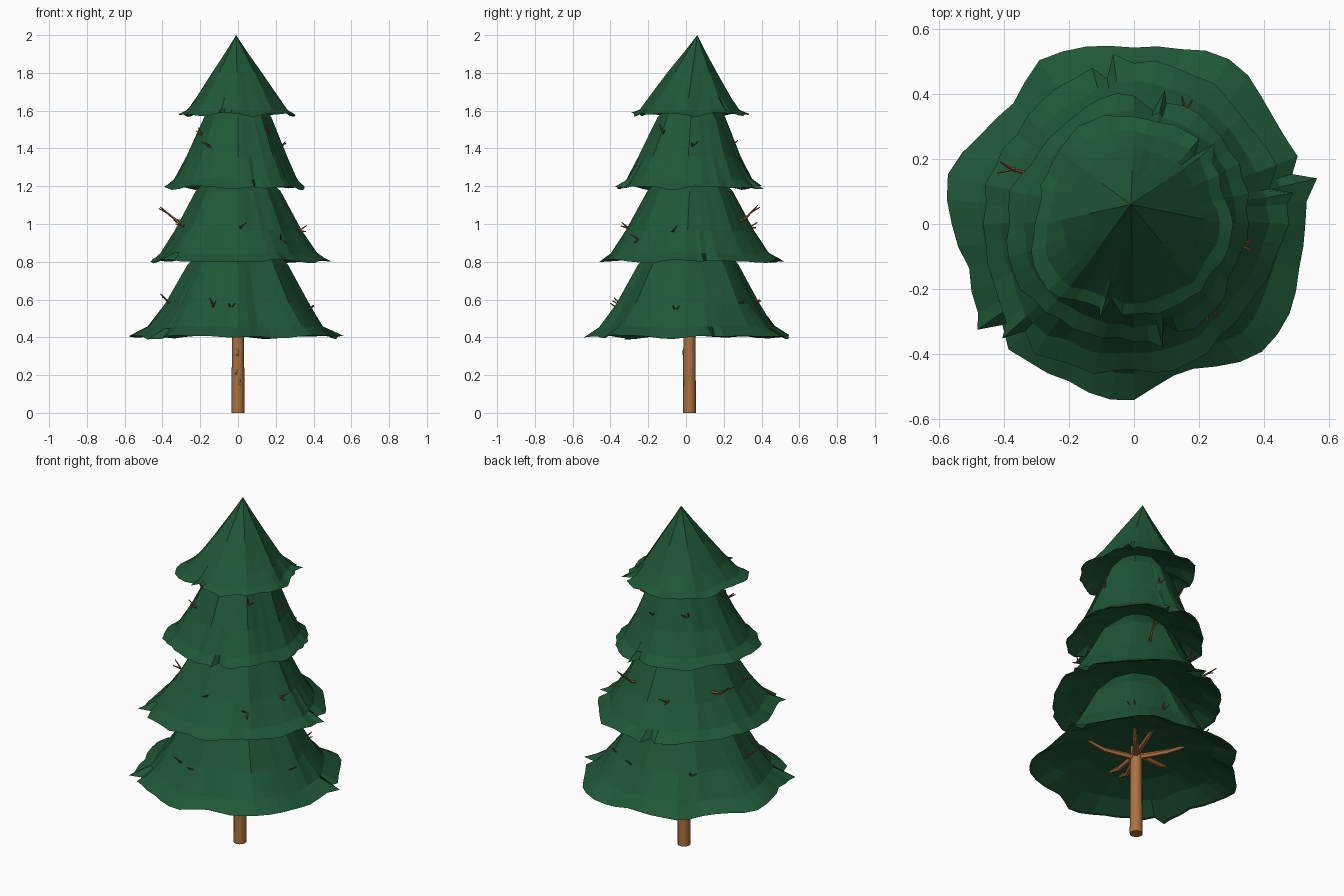
import bpy, bmesh, math, random
from mathutils import Vector, Matrix

if "Cube" in bpy.data.objects:
    bpy.data.objects.remove(bpy.data.objects["Cube"])

random.seed(4)


def material(name, rgb):
    m = bpy.data.materials.new(name)
    m.diffuse_color = (*rgb, 1)
    m.use_nodes = True
    m.node_tree.nodes["Principled BSDF"].inputs["Base Color"].default_value = m.diffuse_color
    return m


GREEN = material("needle green", (0.0135, 0.095, 0.036))
BROWN = material("bark brown", (0.41, 0.165, 0.053))
TWIG = material("twig red brown", (0.31, 0.09, 0.035))


def finish(bm, name, mats, smooth=False):
    bmesh.ops.recalc_face_normals(bm, faces=bm.faces)
    me = bpy.data.meshes.new(name)
    bm.to_mesh(me)
    bm.free()
    ob = bpy.data.objects.new(name, me)
    bpy.context.collection.objects.link(ob)
    for m in mats:
        me.materials.append(m)
    if smooth:
        bpy.context.view_layer.objects.active = ob
        ob.select_set(True)
        bpy.ops.object.shade_smooth_by_angle(angle=math.radians(40))
        ob.select_set(False)
    return ob


def bridge(bm, a, b):
    n = len(a)
    for i in range(n):
        j = (i + 1) % n
        bm.faces.new((a[i], a[j], b[j], b[i]))


def tube(bm, pts, radii, sides, mat=0):
    # closed tapered tube along a path
    pts = [Vector(p) for p in pts]
    rings = []
    for i, p in enumerate(pts):
        d = pts[min(i + 1, len(pts) - 1)] - pts[max(i - 1, 0)]
        q = d.to_track_quat('Z', 'Y')
        rings.append([bm.verts.new(p + q @ Vector((math.cos(t) * radii[i], math.sin(t) * radii[i], 0)))
                      for t in (2 * math.pi * k / sides for k in range(sides))])
    before = set(bm.faces)
    for a, b in zip(rings, rings[1:]):
        bridge(bm, a, b)
    bm.faces.new(rings[0])
    bm.faces.new(rings[-1])
    for f in set(bm.faces) - before:
        f.material_index = mat


# ---- foliage tiers: flared cones with a ragged rim and a shallow hollow underside ----
def tier(name, base, top, apex, rim, spikes, profile):
    step = 360 / len(rim)
    mean = sum(rim) / len(rim)

    def rim_r(a):
        # smooth interpolation between the measured rim radii
        i = int(a // step) % len(rim)
        f = (a % step) / step
        p, q, r, s = (rim[(i + k) % len(rim)] for k in (-1, 0, 1, 2))
        return q + 0.5 * f * (r - p + f * (2 * p - 5 * q + 4 * r - s + f * (3 * (q - r) + s - p)))

    # columns: (angle, rim radius, extra at the rim only); a tear at each spike
    cols = [(a, rim_r(a), random.uniform(-0.007, 0.007)) for a in (i * 7.5 for i in range(48))
            if all(not -2 < a - s < 6 for s in spikes)]
    for s in spikes:
        cols += [(s, rim_r(s), 0.03), (s + 3.5, rim_r(s + 3.5), -0.04)]
    cols.sort()
    phase = [random.uniform(0, 6.28) for _ in range(3)]

    def wave(a):
        t = math.radians(a)
        return 0.008 + 0.006 * math.sin(5 * t + phase[0]) + 0.005 * math.sin(8 * t + phase[1]) \
            + 0.003 * math.sin(13 * t + phase[2])

    def ring(frac, z, ragged, jitter, facet=0.0, torn=0.0):
        vs = []
        k = max(0, min(1, (z - base) / (top - base)))
        for a, r, extra in cols:
            t = math.radians(a)
            octa = 0.94 / math.cos((t % (math.pi / 4)) - math.pi / 8)
            rr = mean * frac * (1 + ragged * (r / mean - 1)) * (1 - facet + facet * octa)
            rr = rr * (1 + random.uniform(-jitter, jitter)) + extra * torn
            vs.append(bm.verts.new((apex[0] * k + rr * math.cos(t), apex[1] * k + rr * math.sin(t),
                                    z + wave(a) * ragged ** 2)))
        return vs

    bm = bmesh.new()
    outer = [ring(f, base + h, rg, j, fc, tn) for f, h, rg, j, fc, tn in profile]
    for a, b in zip(outer, outer[1:]):
        bridge(bm, a, b)
    tip = bm.verts.new((apex[0], apex[1], top))
    n = len(cols)
    for i in range(n):
        bm.faces.new((outer[-1][i], outer[-1][(i + 1) % n], tip))
    # underside
    h = top - base
    under = [ring(0.97, base + 0.003, 1, 0, 0, 1), ring(0.78, base + 0.09 * h, 0.7, 0.02),
             ring(0.5, base + 0.155 * h, 0.3, 0.04), ring(0.08, base + 0.2 * h, 0, 0)]
    bridge(bm, outer[0], under[0])
    for a, b in zip(under, under[1:]):
        bridge(bm, a, b)
    bm.faces.new(under[-1])
    return finish(bm, name, [GREEN])


# (radius fraction, height over rim, raggedness, jitter, eight-sidedness, tear)
LOW = [(1, 0, 1, 0, 0, 1), (0.85, 0.055, 0.8, 0.012, 0.2, 0.25), (0.69, 0.18, 0.5, 0.012, 0.6, 0),
       (0.48, 0.39, 0.2, 0, 1, 0), (0.24, 0.53, 0, 0, 1, 0)]
MID = [(1, 0, 1, 0, 0, 1), (0.88, 0.045, 0.8, 0.012, 0.2, 0.25), (0.71, 0.17, 0.5, 0.012, 0.6, 0),
       (0.47, 0.38, 0.2, 0, 1, 0), (0.24, 0.48, 0, 0, 1, 0)]
TOP = [(1, 0, 1, 0, 0, 1), (0.87, 0.025, 0.8, 0.012, 0.2, 0.25), (0.71, 0.095, 0.4, 0.01, 0.7, 0),
       (0.42, 0.23, 0, 0, 1, 0), (0.18, 0.34, 0, 0, 1, 0)]
RIM1 = [.53, .55, .54, .555, .58, .56, .545, .57, .575, .52, .55, .59,
        .555, .53, .55, .545, .53, .53, .54, .475, .5, .555, .55, .53]
RIM2 = [.47, .47, .47, .47, .49, .5, .5, .49, .48, .46, .46, .47,
        .46, .47, .48, .51, .48, .47, .45, .46, .45, .43, .43, .45]
RIM3 = [.35, .36, .37, .38, .39, .39, .4, .4, .38, .37, .37, .39,
        .38, .4, .4, .38, .37, .36, .36, .36, .37, .36, .34, .34]
RIM4 = [.3, .29, .3, .32, .33, .32, .33, .34, .34, .33, .31, .3,
        .3, .33, .34, .32, .28, .28, .28, .28, .28, .29, .28, .3]
tier("foliage_bottom", 0.395, 1.06, (0, 0.02), RIM1, [14, 214], LOW)
tier("foliage_lower", 0.795, 1.40, (0, 0.03), RIM2, [11, 97, 221], MID)
tier("foliage_upper", 1.185, 1.76, (0, 0.04), RIM3, [77, 283], MID)
tier("foliage_top", 1.572, 2.0, (-0.01, 0.06), RIM4, [45, 250], TOP)

# ---- trunk with a few bark knots ----
bm = bmesh.new()
CY = 0.018
tube(bm, [(0, CY, 0), (0, CY, 0.25), (0, CY, 0.6), (0, CY + 0.01, 1.6)],
     [0.035, 0.033, 0.031, 0.012], 12)
for a, z in ((-95, 0.32), (-70, 0.16), (-110, 0.22), (190, 0.17)):
    t = math.radians(a)
    mat = Matrix.Translation((0.03 * math.cos(t), CY + 0.03 * math.sin(t), z)) @ Matrix.Diagonal((0.007, 0.007, 0.028, 1))
    bmesh.ops.create_icosphere(bm, subdivisions=1, radius=1, matrix=mat)
finish(bm, "trunk", [BROWN], True)


# ---- branch whorls whose thin twigs poke through the foliage ----
def whorl(name, z0, tips, thick):
    bm = bmesh.new()
    for tip in tips:
        tip = Vector(tip)
        start = Vector((0, CY, z0 + random.uniform(-0.02, 0.01)))
        flat = Vector((tip.x, tip.y - CY, 0))
        side = Vector((-flat.y, flat.x, 0)).normalized()
        rise = tip.z - start.z
        elbow = start + flat * 0.45 + side * random.uniform(-0.02, 0.02) + Vector((0, 0, rise * 0.05))
        end = start + flat * 0.8 + Vector((0, 0, rise * 0.4))
        tube(bm, [start, elbow, end], [thick, thick * 0.75, 0.007], 6)
        tube(bm, [end, end.lerp(tip, 0.5) + side * 0.006, tip], [0.007, 0.005, 0.003], 5, 1)
        # side fork near the tip
        s = random.choice((-1, 1))
        fork = end.lerp(tip, 0.45)
        tube(bm, [fork, fork + flat * 0.1 + side * 0.035 * s + Vector((0, 0, 0.03))], [0.005, 0.0025], 5, 1)
    finish(bm, name, [BROWN, TWIG])


whorl("branches_bottom", 0.485, [(-.15, -.38, .61), (-.05, -.40, .58), (-.41, -.05, .63), (.12, .39, .6),
                                 (.26, .31, .6), (.40, -.07, .57), (-.25, .32, .6)], 0.018)
whorl("branches_lower", 0.97, [(-.41, .19, 1.09), (.18, .38, 1.1), (.01, -.345, .99), (.255, -.28, .9),
                               (-.33, -.13, 1.0), (.36, -.08, .96), (-.12, .37, .98)], 0.012)
whorl("branches_upper", 1.36, [(-.17, -.20, 1.43), (-.21, -.07, 1.51), (.255, .03, 1.43), (.16, -.14, 1.53),
                               (.05, .27, 1.44), (-.16, .21, 1.47)], 0.01)
